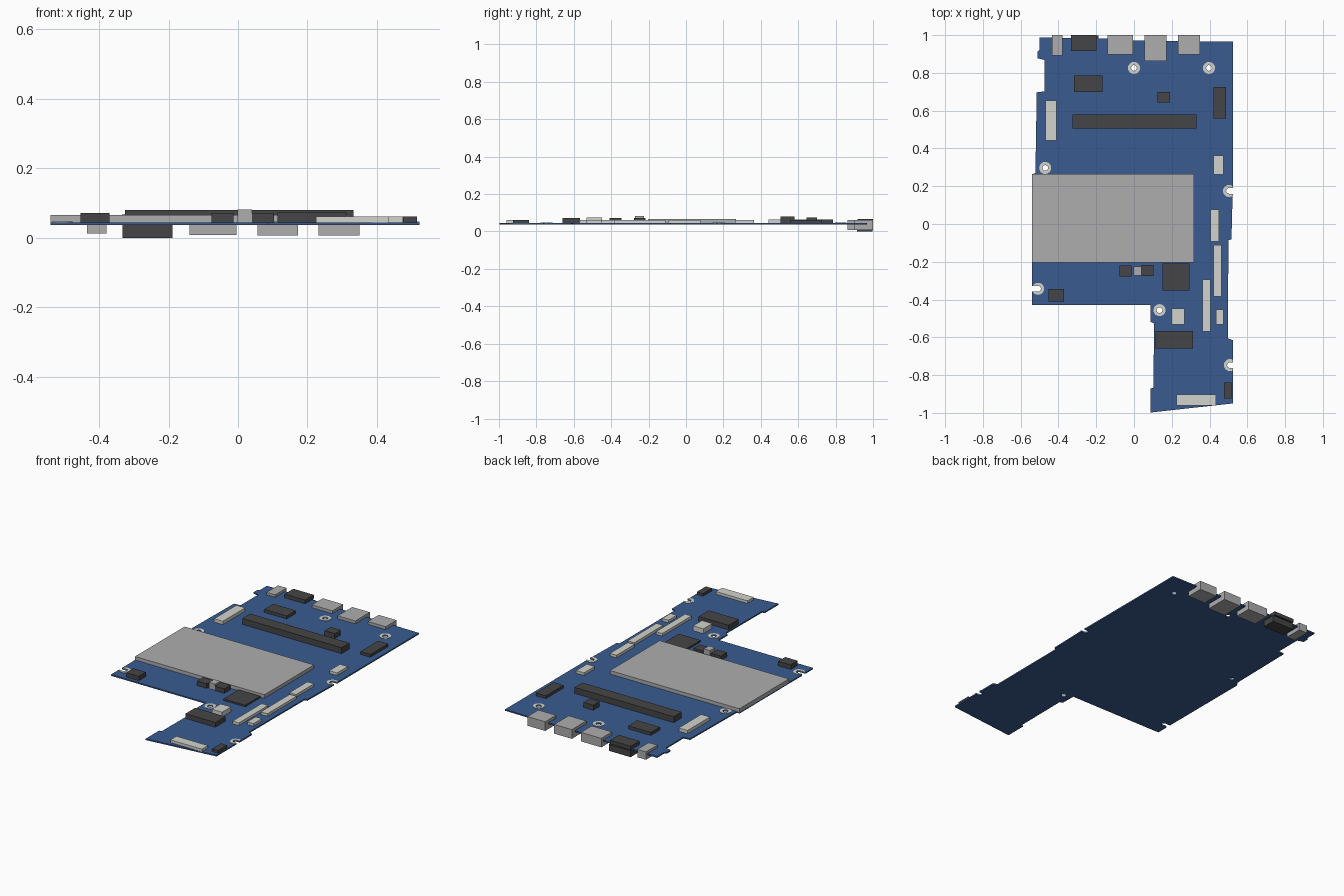
import bpy, bmesh
from math import sin, cos, pi

if "Cube" in bpy.data.objects:
    bpy.data.objects.remove(bpy.data.objects["Cube"])

Z0, Z1 = 0.037, 0.045  # board underside and top


def material(name, rgb):
    m = bpy.data.materials.new(name)
    m.diffuse_color = (*rgb, 1)
    m.use_nodes = True
    m.node_tree.nodes["Principled BSDF"].inputs["Base Color"].default_value = m.diffuse_color
    return m


BLUE = material("board_blue", (0.042, 0.107, 0.28))
DARK = material("chip_dark", (0.06, 0.06, 0.063))
LIGHT = material("connector_light", (0.65, 0.65, 0.61))
GREY = material("shield_grey", (0.42, 0.42, 0.42))


def prism(name, pts, z0, z1, mat=None):
    """Extrude a counter-clockwise or clockwise outline from z0 to z1."""
    bm = bmesh.new()
    face = bm.faces.new([bm.verts.new((x, y, z0)) for x, y in pts])
    ext = bmesh.ops.extrude_face_region(bm, geom=[face])
    top = [v for v in ext["geom"] if isinstance(v, bmesh.types.BMVert)]
    bmesh.ops.translate(bm, verts=top, vec=(0, 0, z1 - z0))
    bmesh.ops.recalc_face_normals(bm, faces=bm.faces)
    me = bpy.data.meshes.new(name)
    bm.to_mesh(me)
    bm.free()
    ob = bpy.data.objects.new(name, me)
    bpy.context.collection.objects.link(ob)
    if mat:
        me.materials.append(mat)
    return ob


def box(name, x0, x1, y0, y1, z0, z1, mat):
    return prism(name, [(x0, y0), (x1, y0), (x1, y1), (x0, y1)], z0, z1, mat)


def cut(ob, cutter):
    mod = ob.modifiers.new("hole", "BOOLEAN")
    mod.operation, mod.solver, mod.object = "DIFFERENCE", "EXACT", cutter
    bpy.context.view_layer.objects.active = ob
    bpy.ops.object.modifier_apply(modifier=mod.name)


# Circuit board with its stepped outline
board = prism("board", [
    (-0.50, 0.988), (-0.13, 0.982), (0.0, 0.972), (0.523, 0.965), (0.523, 0.19),
    (0.516, -0.082), (0.50, -0.085), (0.497, -0.605), (0.523, -0.615),
    (0.523, -0.95), (0.087, -0.998), (0.087, -0.872), (0.103, -0.866),
    (0.106, -0.527), (0.087, -0.518), (0.087, -0.43), (-0.54, -0.43),
    (-0.54, 0.262), (-0.522, 0.27), (-0.515, 0.697), (-0.474, 0.702),
    (-0.474, 0.868), (-0.512, 0.878), (-0.512, 0.912), (-0.50, 0.922)], Z0, Z1, BLUE)

# Mounting points: washer ring plus through hole, slotted to the edge where side is +-1
MOUNTS = [(0, 0.826, 0), (0.397, 0.826, 0), (-0.47, 0.297, 0), (0.135, -0.456, 0),
          (0.503, 0.175, 1), (-0.508, -0.343, -1), (0.508, -0.747, 1)]
N, R_OUT, R_IN = 24, 0.032, 0.015
for i, (x, y, side) in enumerate(MOUNTS):
    arc = [(cos(2 * pi * k / N), sin(2 * pi * k / N)) for k in range(N)]
    ring = [(min(0.523, max(-0.54, x + R_OUT * c)), y + R_OUT * s) for c, s in arc]
    ring = list(dict.fromkeys(ring))
    washer = prism(f"mount_washer_{i + 1}", ring, Z1 - 0.001, Z1 + 0.002, LIGHT)
    if side:  # half circle with straight walls running off the board
        half = [(x - side * R_IN * sin(pi * k / 12), y + R_IN * cos(pi * k / 12))
                for k in range(13)]
        hole = half + [(x + side * 0.1, y - R_IN), (x + side * 0.1, y + R_IN)]
    else:
        hole = [(x + R_IN * c, y + R_IN * s) for c, s in arc]
    cutter = prism("hole_cutter", hole, 0, 0.1)
    cutter.hide_render = True
    cut(board, cutter)
    cut(washer, cutter)
    bpy.data.objects.remove(cutter)

# Surface parts: name, x0, x1, y0, y1, top height, material
for name, x0, x1, y0, y1, top, mat in [
    ("heat_shield", -0.54, 0.317, -0.203, 0.266, 0.066, GREY),
    ("memory_slot", -0.325, 0.332, 0.506, 0.58, 0.081, DARK),
    ("chip_back_left", -0.317, -0.168, 0.70, 0.786, 0.063, DARK),
    ("chip_small", 0.124, 0.19, 0.643, 0.70, 0.075, DARK),
    ("chip_back_right", 0.42, 0.486, 0.558, 0.726, 0.062, DARK),
    ("chip_square", 0.151, 0.295, -0.353, -0.21, 0.055, DARK),
    ("inductor_left", -0.077, -0.013, -0.278, -0.22, 0.072, DARK),
    ("inductor_right", 0.04, 0.103, -0.276, -0.217, 0.072, DARK),
    ("capacitor", -0.002, 0.04, -0.273, -0.225, 0.082, GREY),
    ("chip_front_left", -0.453, -0.37, -0.41, -0.344, 0.072, DARK),
    ("chip_tail", 0.114, 0.312, -0.66, -0.566, 0.073, DARK),
    ("chip_corner", 0.476, 0.516, -0.925, -0.84, 0.061, DARK),
    ("connector_left", -0.468, -0.41, 0.442, 0.654, 0.065, LIGHT),
    ("connector_right_1", 0.421, 0.473, 0.262, 0.363, 0.061, LIGHT),
    ("connector_right_2", 0.406, 0.45, -0.093, 0.077, 0.061, LIGHT),
    ("connector_right_3", 0.42, 0.464, -0.384, -0.11, 0.061, LIGHT),
    ("connector_right_4", 0.363, 0.405, -0.57, -0.294, 0.061, LIGHT),
    ("connector_right_5", 0.434, 0.475, -0.532, -0.453, 0.061, LIGHT),
    ("connector_tall", 0.199, 0.267, -0.532, -0.448, 0.074, LIGHT),
    ("connector_front", 0.225, 0.434, -0.961, -0.903, 0.061, LIGHT),
]:
    box(name, x0, x1, y0, y1, Z1 - 0.001, top, mat)

# Ports along the back edge, passing through the board
for name, x0, x1, y0, y1, z0, z1, mat in [
    ("port_1", -0.435, -0.378, 0.892, 1.0, 0.013, 0.06, GREY),
    ("port_2_lower", -0.332, -0.188, 0.915, 0.998, 0.0, 0.038, DARK),
    ("port_2_upper", -0.334, -0.198, 0.917, 1.0, 0.044, 0.067, DARK),
    ("port_3", -0.139, -0.004, 0.898, 1.0, 0.008, 0.062, GREY),
    ("port_4", 0.056, 0.173, 0.863, 1.0, 0.007, 0.062, GREY),
    ("port_5", 0.232, 0.35, 0.897, 1.0, 0.007, 0.062, GREY),
]:
    box(name, x0, x1, y0, y1, z0, z1, mat)
